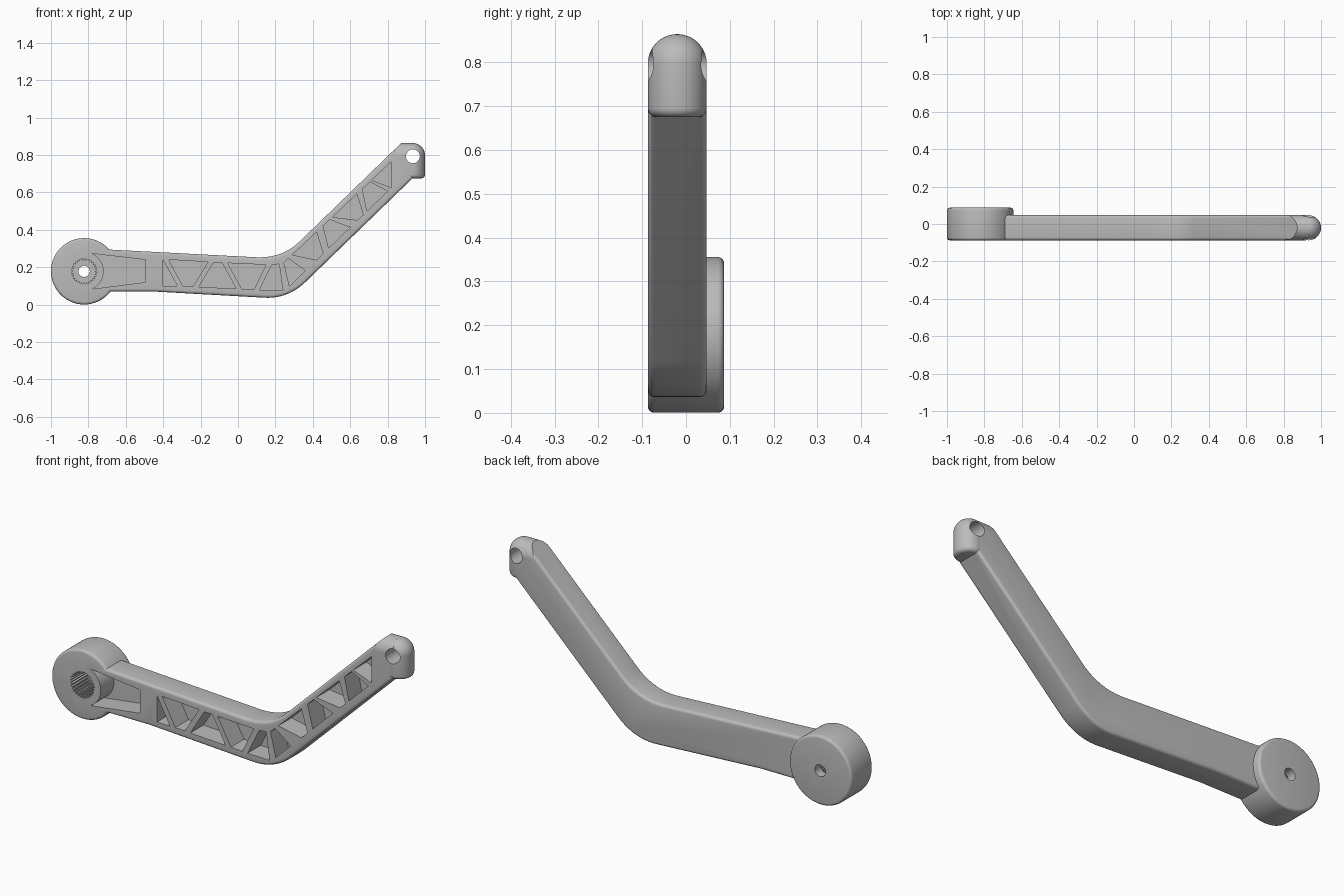
import bpy, bmesh
from math import sin, cos, pi, radians
from mathutils import Vector

cube = bpy.data.objects.get("Cube")
if cube:
    bpy.data.objects.remove(cube, do_unlink=True)

FRONT, BACK = -0.087, 0.047            # arm thickness
MID, R = -0.02, 0.067                  # knuckle centre line and radius
HUB = Vector((-0.8225, 0.178))         # hub centre in x, z
EYE = Vector((0.933, 0.797))           # knuckle centre in x, z
FLOOR = 0.02                           # depth reached by the pockets

steel = bpy.data.materials.new("satin grey")
steel.use_nodes = True
grey = (0.5, 0.5, 0.5, 1)
steel.diffuse_color = grey
steel.node_tree.nodes["Principled BSDF"].inputs["Base Color"].default_value = grey


def prism(name, points, start, end, axis="y"):
    """Extrude a closed outline: (x, z) along y, or (y, z) along x."""
    bm = bmesh.new()
    place = (lambda a, b, d: (a, d, b)) if axis == "y" else (lambda a, b, d: (d, a, b))
    face = bm.faces.new([bm.verts.new(place(a, b, start)) for a, b in points])
    extruded = bmesh.ops.extrude_face_region(bm, geom=[face])["geom"]
    shift = place(0, 0, end - start)
    bmesh.ops.translate(bm, vec=shift, verts=[v for v in extruded if isinstance(v, bmesh.types.BMVert)])
    return finish(name, bm)


def lathe(name, profile, centre, steps=64):
    """Turn an (r, z) profile about a vertical axis."""
    bm = bmesh.new()
    verts = [bm.verts.new((r, 0, z)) for r, z in profile]
    edges = [bm.edges.new(pair) for pair in zip(verts, verts[1:])]
    bmesh.ops.spin(bm, geom=verts + edges, axis=(0, 0, 1), cent=(0, 0, 0), angle=2 * pi, steps=steps)
    bmesh.ops.remove_doubles(bm, verts=bm.verts, dist=1e-5)
    bmesh.ops.translate(bm, vec=centre, verts=bm.verts)
    return finish(name, bm)


def finish(name, bm):
    bmesh.ops.recalc_face_normals(bm, faces=bm.faces)
    mesh = bpy.data.meshes.new(name)
    bm.to_mesh(mesh)
    bm.free()
    mesh.materials.append(steel)
    obj = bpy.data.objects.new(name, mesh)
    bpy.context.collection.objects.link(obj)
    return obj


def apply(obj, mod):
    bpy.context.view_layer.objects.active = obj
    bpy.ops.object.modifier_apply(modifier=mod.name)


def round_edges(obj, width):
    mod = obj.modifiers.new("rounding", "BEVEL")
    mod.width, mod.segments = width, 4
    mod.limit_method, mod.angle_limit = "ANGLE", radians(55)
    apply(obj, mod)


def combine(obj, other, operation):
    mod = obj.modifiers.new("combine", "BOOLEAN")
    mod.operation, mod.object, mod.solver = operation, other, "EXACT"
    apply(obj, mod)
    bpy.data.objects.remove(other, do_unlink=True)


def arc(centre, radius, a0, a1, steps):
    angles = [radians(a0 + (a1 - a0) * i / steps) for i in range(steps + 1)]
    return [(centre[0] + radius * cos(a), centre[1] + radius * sin(a)) for a in angles]


def circle(centre, radius, steps=64):
    return arc(centre, radius, 0, 360, steps)[:-1]


def bend(a, b, c, steps=12):
    a, b, c = Vector(a), Vector(b), Vector(c)
    ts = [i / steps for i in range(steps + 1)]
    return [tuple(a * (1 - t) ** 2 + b * 2 * t * (1 - t) + c * t * t) for t in ts]


# Cranked arm with rounded long edges
outline = [(-0.76, 0.298), (-0.76, 0.07), (-0.45, 0.07)]
outline += bend((0.14, 0.037), (0.265, 0.03), (0.36, 0.12))
outline += [(0.935, 0.677), (0.935, 0.864), (0.873, 0.864)]
outline += bend((0.33, 0.338), (0.238, 0.248), (0.1, 0.253))
arm = prism("crank_arm", outline, FRONT, BACK)
round_edges(arm, 0.015)

# Round the upper end of the arm across its thickness
dome = arc((MID, EYE.y), R + 0.0002, 0, 180, 32)
envelope = prism("end_envelope", [(MID - R - 0.0002, -1), (MID + R + 0.0002, -1)] + dome, -2, 2, "x")
combine(arm, envelope, "INTERSECT")

# Hub disc
hub = prism("hub", circle(HUB, 0.1775, 96), FRONT, -FRONT)
round_edges(hub, 0.014)
combine(arm, hub, "UNION")

# Domed knuckle at the tip
profile = [(0, 0.675)] + arc((R - 0.02, 0.695), 0.02, -90, 0, 5)
profile += arc((0, EYE.y), R, 0, 90, 16)[:-1] + [(0, EYE.y + R)]
combine(arm, lathe("knuckle", profile, (EYE.x, MID, 0)), "UNION")

# Through holes
combine(arm, prism("eye_hole", circle((0.935, 0.793), 0.037), -1, 1), "DIFFERENCE")
combine(arm, prism("hub_hole", circle(HUB, 0.03), -1, 1), "DIFFERENCE")

# Splined socket
teeth = 28
spline = []
for i in range(teeth):
    for part, r in ((0, 0.059), (0.25, 0.068), (0.5, 0.068), (0.75, 0.059)):
        a = 2 * pi * (i + part) / teeth
        spline.append((HUB.x + r * cos(a), HUB.y + r * sin(a)))
combine(arm, prism("splined_socket", spline, -1, 0.04), "DIFFERENCE")


# Pockets: wedge beside the hub, then the truss cells
def upper(x):
    return (x, 0.468 + 0.94 * (x - 0.505))


def lower(x):
    return (x, 0.5 + 0.967 * (x - 0.69))


pockets = [
    arc(HUB, 0.104, 65, -65, 20) + [(-0.495, 0.12), (-0.495, 0.24)],
    [(-0.4, 0.238), (-0.4, 0.1), (-0.325, 0.1)],
    [(-0.37, 0.24), (-0.16, 0.228), (-0.24, 0.098), (-0.295, 0.1)],
    [(-0.13, 0.226), (-0.085, 0.224), (-0.01, 0.085), (-0.21, 0.095)],
    [(-0.055, 0.222), (0.15, 0.213), (0.085, 0.08), (0.02, 0.084)],
    [(0.18, 0.212), (0.22, 0.217), (0.24, 0.075), (0.115, 0.078)],
    [upper(0.715), upper(0.82), lower(0.82)],
]
for u0, u1, l0, l1 in ((0.245, 0.27, 0.275, 0.36), (0.29, 0.42, 0.42, 0.455),
                       (0.455, 0.49, 0.485, 0.6), (0.505, 0.635, 0.64, 0.67),
                       (0.665, 0.705, 0.69, 0.8)):
    pockets.append([upper(u0), upper(u1), lower(l1), lower(l0)])
for cell in pockets:
    combine(arm, prism("pocket", cell, -1, FLOOR), "DIFFERENCE")

# Smooth curved surfaces, crisp corners
bpy.ops.object.select_all(action="DESELECT")
arm.select_set(True)
bpy.context.view_layer.objects.active = arm
bpy.ops.object.shade_smooth_by_angle(angle=radians(30))
